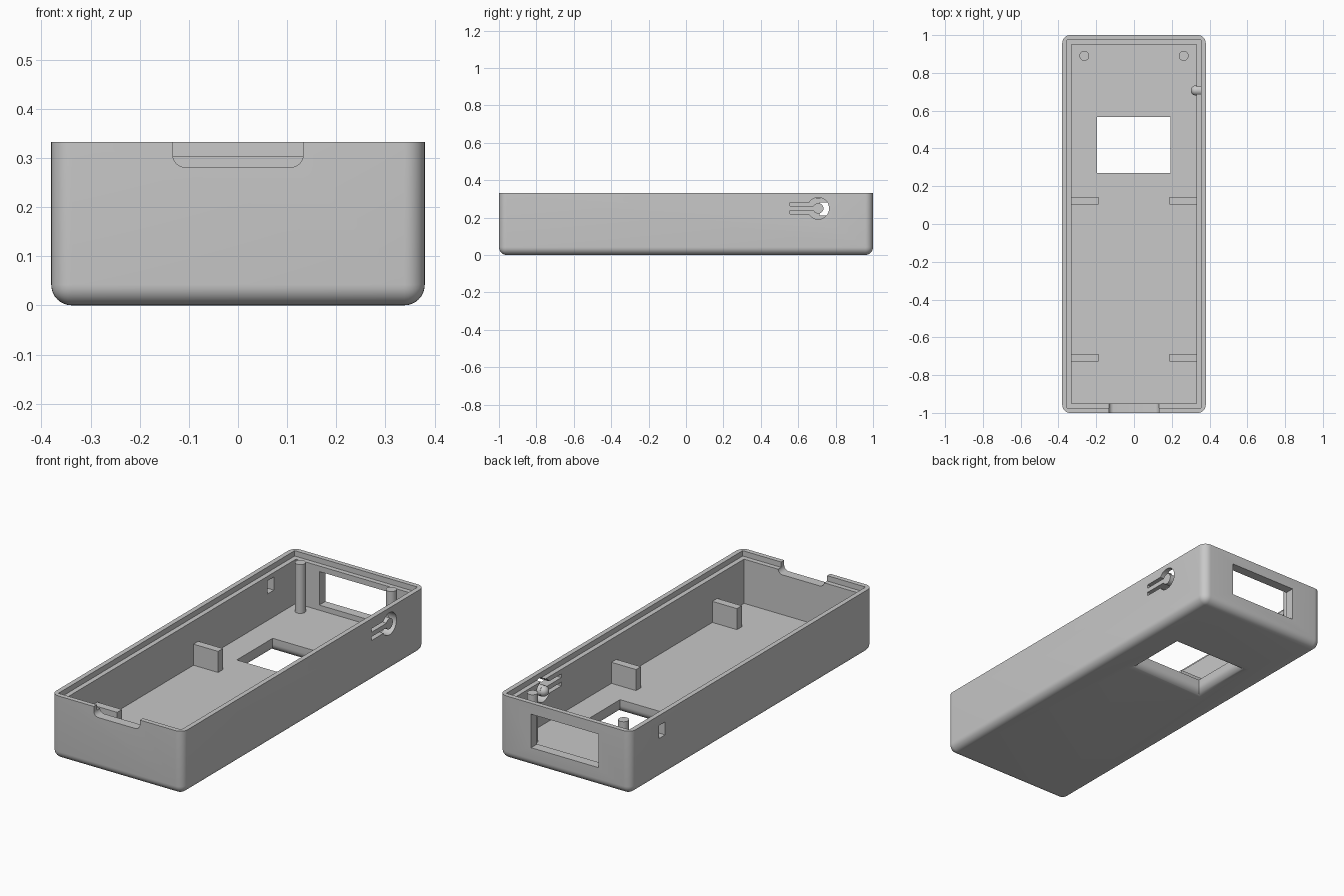
import bpy, bmesh, math
from mathutils import Matrix

default = bpy.data.objects.get("Cube")
if default:
    bpy.data.objects.remove(default, do_unlink=True)

grey = bpy.data.materials.new("plain grey")
grey.use_nodes = True
grey.diffuse_color = (0.58, 0.58, 0.58, 1)
grey.node_tree.nodes["Principled BSDF"].inputs["Base Color"].default_value = grey.diffuse_color

HX, HY, H = 0.38, 1.0, 0.332     # outer half sizes and height
WALL, FLOOR, ROUND = 0.05, 0.073, 0.042
IX, IY = HX - WALL, HY - WALL


def finish(name, bm):
    bmesh.ops.recalc_face_normals(bm, faces=bm.faces)
    mesh = bpy.data.meshes.new(name)
    bm.to_mesh(mesh)
    bm.free()
    mesh.materials.append(grey)
    obj = bpy.data.objects.new(name, mesh)
    bpy.context.collection.objects.link(obj)
    return obj


def box_bm(x0, x1, y0, y1, z0, z1):
    bm = bmesh.new()
    size = Matrix.Diagonal((x1 - x0, y1 - y0, z1 - z0, 1))
    middle = Matrix.Translation(((x0 + x1) / 2, (y0 + y1) / 2, (z0 + z1) / 2))
    bmesh.ops.create_cube(bm, size=1, matrix=middle @ size)
    return bm


def box(name, *bounds):
    return finish(name, box_bm(*bounds))


def cylinder(name, centre, radius, depth, axis="Z"):
    bm = bmesh.new()
    turn = Matrix.Rotation(math.pi / 2, 4, "Y") if axis == "X" else Matrix()
    bmesh.ops.create_cone(bm, cap_ends=True, segments=40, radius1=radius, radius2=radius,
                          depth=depth, matrix=Matrix.Translation(centre) @ turn)
    return finish(name, bm)


def smooth(obj):
    bpy.ops.object.select_all(action="DESELECT")
    obj.select_set(True)
    bpy.context.view_layer.objects.active = obj
    bpy.ops.object.shade_smooth_by_angle(angle=math.radians(30))


def carve(obj, cutter):
    mod = obj.modifiers.new("cut", "BOOLEAN")
    mod.operation, mod.solver, mod.object = "DIFFERENCE", "EXACT", cutter
    bpy.context.view_layer.update()
    result = bpy.data.meshes.new_from_object(obj.evaluated_get(bpy.context.evaluated_depsgraph_get()))
    obj.modifiers.clear()
    obj.data = result
    bpy.data.objects.remove(cutter, do_unlink=True)


# Tray body: rounded upright corners and bottom edges
bm = box_bm(-HX, HX, -HY, HY, 0, H)
edges = [e for e in bm.edges if min(v.co.z for v in e.verts) < H / 2]
bmesh.ops.bevel(bm, geom=edges, offset=ROUND, segments=8, profile=0.5, affect="EDGES")
tray = finish("tray", bm)

# Cavity and the recessed lip at the rim
carve(tray, box("cavity", -IX, IX, -IY, IY, FLOOR, 0.5))
LIP = WALL / 2
carve(tray, box("lip", -HX + LIP, HX - LIP, -HY + LIP, HY - LIP, 0.304, 0.5))

# Floor window, flaring outwards with a rounded edge underneath
bm = bmesh.new()
loops = []
levels = [(-0.02, ROUND)]
for i in range(9):
    a = math.pi / 2 * i / 8
    levels.append((ROUND * (1 - math.cos(a)), ROUND * (1 - math.sin(a))))
levels.append((0.12, 0))
for z, grow in levels:
    x, y = 0.194 + grow, 0.148 + grow
    loops.append([bm.verts.new((sx * x - 0.002, 0.418 + sy * y, z))
                  for sx, sy in ((-1, -1), (1, -1), (1, 1), (-1, 1))])
for low, high in zip(loops, loops[1:]):
    for k in range(4):
        n = (k + 1) % 4
        bm.faces.new((low[k], low[n], high[n], high[k]))
bm.faces.new(loops[0])
bm.faces.new(loops[-1])
carve(tray, finish("floor_window", bm))

# End window and small side hole
carve(tray, box("end_window", -0.195, 0.195, 0.9, 1.1, 0.1, 0.275))
carve(tray, box("side_hole", -0.5, -0.3, 0.715, 0.767, 0.212, 0.28))

# Notch in the front rim with rounded lower corners
bm = box_bm(-0.133, 0.133, -1.1, -0.9, 0.281, 0.5)
edges = [e for e in bm.edges
         if all(v.co.z < 0.3 for v in e.verts) and abs(e.verts[0].co.x - e.verts[1].co.x) < 0.01]
bmesh.ops.bevel(bm, geom=edges, offset=0.026, segments=6, profile=0.5, affect="EDGES")
carve(tray, finish("notch", bm))

# Side button opening: round hole with two slots beside a springy tongue
BY, BZ = 0.707, 0.249
carve(tray, cylinder("button_hole", (0.36, BY, BZ), 0.058, 0.12, "X"))
for side in (-1, 1):
    a, b = sorted((BZ + side * 0.012, BZ + side * 0.031))
    carve(tray, box("slot", 0.3, 0.42, 0.557, BY, a, b))
smooth(tray)

# Button on its tongue, with a ball on the inside
box("button_tongue", IX, HX, 0.64, BY - 0.02, BZ - 0.012, BZ + 0.012)
smooth(cylinder("button_head", ((IX + HX) / 2, BY, BZ), 0.028, WALL, "X"))
bm = bmesh.new()
bmesh.ops.create_uvsphere(bm, u_segments=24, v_segments=16, radius=0.027,
                          matrix=Matrix.Translation((0.328, BY, BZ)))
smooth(finish("button_ball", bm))

# Support posts and ribs on both sides
for side, word in ((1, "left"), (-1, "right")):
    top = 0.328
    smooth(cylinder(word + "_post", (side * 0.263, 0.89, (FLOOR + top) / 2), 0.026, top - FLOOR))
    x0, x1 = sorted((side * 0.188, side * IX))
    for y, place in ((0.124, "back"), (-0.709, "front")):
        box(f"{word}_{place}_rib", x0, x1, y - 0.02, y + 0.02, FLOOR, 0.183)
